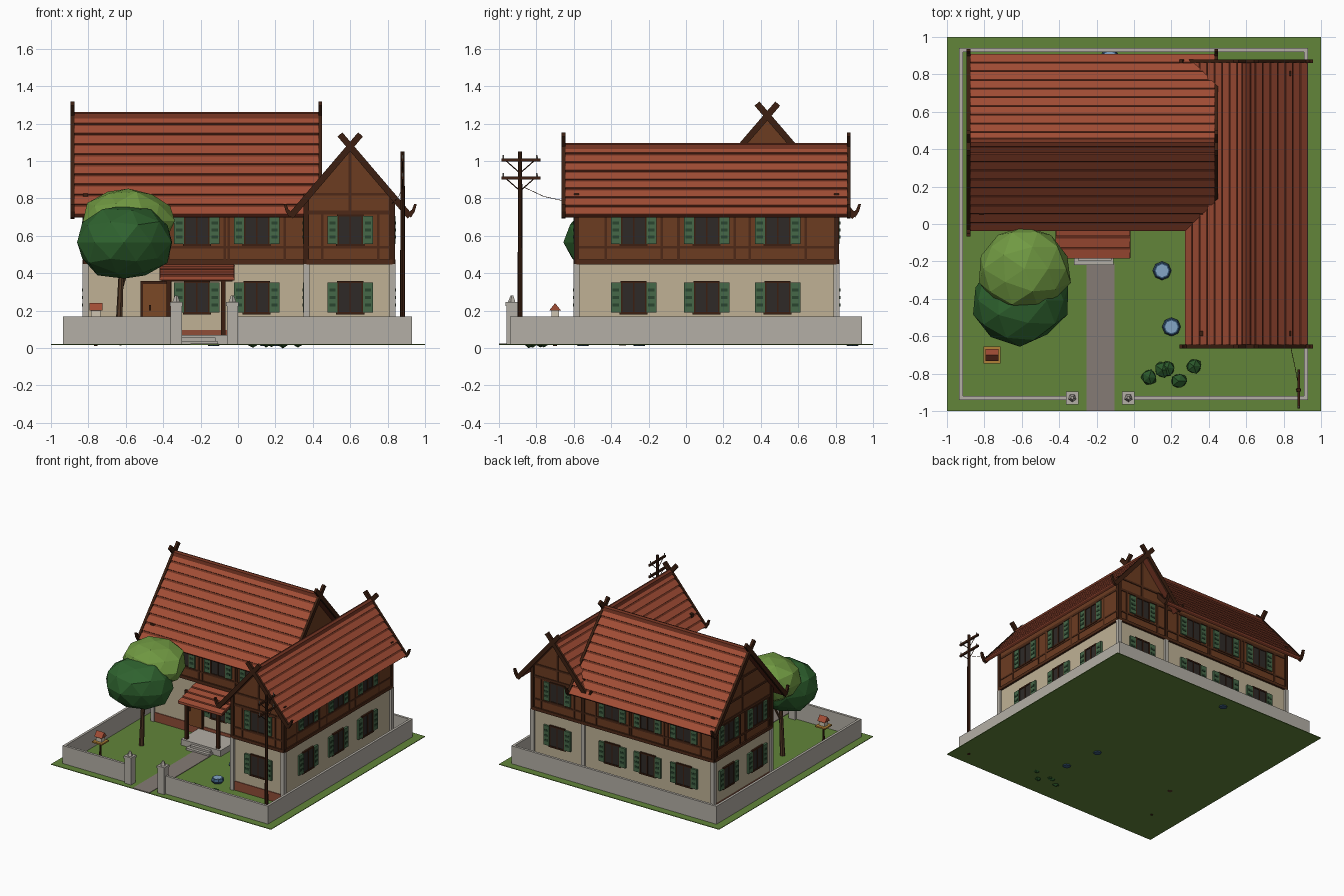
import bpy, bmesh, math, random
from mathutils import Vector, Matrix

if "Cube" in bpy.data.objects:
    bpy.data.objects.remove(bpy.data.objects["Cube"])

random.seed(4)
MATS = {}


def mat(rgb):
    """Material from display colour 0-255."""
    if rgb is None:
        return None
    if rgb not in MATS:
        m = bpy.data.materials.new("colour_%d_%d_%d" % rgb)
        m.diffuse_color = [(c / 255) ** 2.2 for c in rgb] + [1]
        m.use_nodes = True
        m.node_tree.nodes["Principled BSDF"].inputs["Base Color"].default_value = m.diffuse_color
        MATS[rgb] = m
    return MATS[rgb]


def finish(name, bm, rgb):
    bmesh.ops.recalc_face_normals(bm, faces=bm.faces)
    me = bpy.data.meshes.new(name)
    bm.to_mesh(me)
    bm.free()
    ob = bpy.data.objects.new(name, me)
    bpy.context.collection.objects.link(ob)
    if rgb:
        me.materials.append(mat(rgb))
    return ob


def boxes(name, items, rgb):
    """Boxes given as x0,x1,y0,y1,z0,z1, in one object."""
    bm = bmesh.new()
    for x0, x1, y0, y1, z0, z1 in items:
        m = Matrix.Translation(((x0 + x1) / 2, (y0 + y1) / 2, (z0 + z1) / 2)) @ \
            Matrix.Diagonal((abs(x1 - x0), abs(y1 - y0), z1 - z0, 1))
        bmesh.ops.create_cube(bm, size=1, matrix=m)
    return finish(name, bm, rgb)


def prisms(name, items, axis, centre, rgb):
    """Profiles (s, z) extruded from a0 to a1 along x or y."""
    bm = bmesh.new()
    for prof, a0, a1 in items:
        rings = []
        for a in (a0, a1):
            rings.append([bm.verts.new((a, centre + s, z) if axis == 'x' else (centre + s, a, z))
                          for s, z in prof])
        n = len(prof)
        bm.faces.new(rings[0])
        bm.faces.new(rings[1][::-1])
        for i in range(n):
            j = (i + 1) % n
            bm.faces.new((rings[0][i], rings[0][j], rings[1][j], rings[1][i]))
    return finish(name, bm, rgb)


def rods(name, items, rgb, sides=6):
    """Tapered rods given as start, end, radius1, radius2."""
    bm = bmesh.new()
    for a, b, r1, r2 in items:
        a, b = Vector(a), Vector(b)
        m = Matrix.Translation((a + b) / 2) @ (b - a).to_track_quat('Z', 'Y').to_matrix().to_4x4()
        bmesh.ops.create_cone(bm, cap_ends=True, segments=sides, radius1=r1, radius2=r2,
                              depth=(b - a).length, matrix=m)
    return finish(name, bm, rgb)


def leafball(name, centre, radii, rgb, jitter, sub=2):
    bm = bmesh.new()
    bmesh.ops.create_icosphere(bm, subdivisions=sub, radius=1)
    for v in bm.verts:
        v.co *= 1 + random.uniform(-jitter, jitter)
        v.co = Vector([c + k * r for c, k, r in zip(centre, v.co, radii)])
    return finish(name, bm, rgb)


RED, DKRED, WOOD, DARK = (160, 78, 56), (112, 54, 38), (108, 62, 38), (62, 36, 24)
CREAM, STONE, GREEN, GLASS = (190, 176, 148), (178, 173, 164), (72, 104, 74), (50, 46, 44)
EAVE = 0.71

# ground, path and yard wall
boxes("ground", [(-1, 1, -1, 1, .016, .021)], (98, 132, 60))
boxes("path", [(-.255, -.105, -1, -.21, .018, .025)], (132, 122, 116))
boxes("yard_wall", [(-.935, -.34, -.94, -.92, .02, .168), (-.03, .93, -.94, -.92, .02, .168),
                    (-.935, -.915, -.94, .94, .02, .168), (.91, .93, -.94, .94, .02, .168),
                    (-.935, .93, .92, .94, .02, .168)], STONE)
boxes("gate_posts", [(x - .03, x + .03, -.96, -.9, .02, .235) for x in (-.33, -.03)] +
      [(x - .034, x + .034, -.964, -.896, .225, .245) for x in (-.33, -.03)], STONE)
rods("gate_finials", [((x, -.93, .245), (x, -.93, .28), .022, .008) for x in (-.33, -.03)], STONE, 5)

# house walls
MX0, MX1, MY0, MY1 = -.815, .365, .065, .805
WX0, WX1, WY0, WY1 = .365, .825, -.585, .805


def grow(r, e, z0, z1):
    return (r[0] - e, r[1] + e, r[2] - e, r[3] + e, z0, z1)


main, wing = (MX0, MX1, MY0, MY1), (WX0, WX1, WY0, WY1)
boxes("ground_floor_walls", [grow(r, 0, .02, .45) for r in (main, wing)], CREAM)
boxes("brick_plinth", [grow(r, .006, .018, .095) for r in (main, wing)], (142, 78, 58))
corners = [(x, y) for x in (MX0, WX0, WX1) for y in (MY0, MY1)] + [(WX0, WY0), (WX1, WY0)]
corners.remove((WX1, MY0))
boxes("corner_pilasters", [(x - .016, x + .016, y - .016, y + .016, .02, .45) for x, y in corners], STONE)
boxes("corner_timbers", [(x - .014, x + .014, y - .014, y + .014, .45, .825) for x, y in corners], DARK)


def roof(name, axis, c, W, H, a0, a1, wa0, wa1, half, rows):
    L = math.hypot(W, H - EAVE)

    def pt(t, n, sg):
        return (sg * (W * (1 - t) + n * (H - EAVE) / L), EAVE + t * (H - EAVE) + n * W / L)

    def quad(t0, t1, n, sg):
        return [pt(t0, n[0], sg), pt(t1, n[1], sg), pt(t1, n[2], sg), pt(t0, n[3], sg)]
    # upper storey with gables
    zt = EAVE + (1 - half / W) * (H - EAVE) - .015
    prisms(name + "_upper_walls", [([(-half, .45), (half, .45), (half, zt), (0, H - .02), (-half, zt)],
                                    wa0, wa1)], axis, c, WOOD)
    slabs, tiles, boards = [], [], []
    for sg in (-1, 1):
        slabs.append((quad(0, 1, (-.018, -.018, 0, 0), sg), a0, a1))
        for i in range(rows):
            t0 = i / rows
            tiles.append((quad(t0, t0 + .78 / rows, (-.004, -.004, .004, .01), sg),
                          a0 + .004, a1 - .004))
        # crossed barge boards with upturned ends
        for a in (a0, a1):
            boards.append((quad(-.01, 1 + .06 / (H - EAVE), (-.022, -.022, .012, .012), sg), a - .01, a + .01))
            boards.append(([(sg * (W - .02), EAVE + .005), (sg * (W + .005), EAVE - .012),
                            (sg * (W + .025), EAVE + .02), (sg * (W + .036), EAVE + .06),
                            (sg * (W + .022), EAVE + .06), (sg * (W + .01), EAVE + .03)], a - .01, a + .01))
    prisms(name + "_roof_deck", slabs, axis, c, DKRED)
    prisms(name + "_tile_rows", tiles, axis, c, RED)
    prisms(name + "_barge_boards", boards, axis, c, DARK)
    prisms(name + "_ridge_cap", [([(-.028, H - .025), (0, H - .012), (.028, H - .025), (.02, H + .004),
                                   (0, H + .012), (-.02, H + .004)], a0, a1)], axis, c, DKRED)


roof("main", 'x', .435, .465, 1.25, -.885, .44, MX0 - .004, MX1, .374, 10)
roof("wing", 'y', .6, .32, 1.085, -.655, .87, WY0 - .004, WY1 + .004, .232, 8)

# facades: axis of the normal, wall position, side, run, upper and lower windows
FACES = [('x', WX1, 1, WY0, WY1, (-.28, .11, .49), (-.28, .11, .49)),
         ('y', WY0, -1, WX0, WX1, (.6,), (.6,)),
         ('y', WY1, 1, WX0, WX1, (.6,), (.6,)),
         ('y', MY0, -1, MX0, MX1, (-.55, -.22, .1), (-.22, .1)),
         ('y', MY1, 1, MX0, MX1, (-.55, -.22, .1), (-.55, -.22, .1)),
         ('x', MX0, -1, MY0, MY1, (.25, .62), (.25, .62)),
         ('x', WX0, -1, WY0, MY0, (-.28,), (-.28,))]
parts = {k: [] for k in ("panes", "frames", "shutters", "slats", "timbers")}
for axis, w, sg, u0, u1, up, low in FACES:
    def add(kind, a, b, z0, z1, d, base=0):
        p, q = sorted((w + sg * base, w + sg * d))
        parts[kind].append((p, q, a, b, z0, z1) if axis == 'x' else (a, b, p, q, z0, z1))
    for z0, z1, us in ((.555, .705, up), (.19, .35, low)):
        for u in us:
            add("panes", u - .062, u + .062, z0, z1, .009)
            for a, b, c, d in ((-.07, -.06, z0, z1), (.06, .07, z0, z1), (-.004, .004, z0, z1),
                               (-.075, .075, z0 - .01, z0 + .002), (-.07, .07, z1 - .002, z1 + .009)):
                add("frames", u + a, u + b, c, d, .014)
            for s in (-1, 1):
                a, b = sorted((u + s * .068, u + s * .122))
                add("shutters", a, b, z0, z1, .017)
                for k in (.25, .5, .75):
                    z = z0 + k * (z1 - z0)
                    add("slats", a + .01, b - .01, z - .008, z + .008, .02)
    # timber framing
    add("timbers", u0, u1, .447, .472, .016)
    add("timbers", u0, u1, .532, .545, .01)
    add("timbers", u0, u1, .715, .735, .01)
    for u in up:
        for s in (-.15, .15):
            add("timbers", u + s - .007, u + s + .007, .45, .735, .01)
    if axis == 'y' and len(up) == 1:
        add("timbers", .4, .8, .815, .83, .01)
        add("timbers", .592, .608, .735, 1.05, .009)
    if len(up) == 2:
        add("timbers", .11, .76, .85, .866, .01)
        add("timbers", .25, .62, 1.0, 1.016, .01)
        add("timbers", .427, .443, .735, 1.2, .009)
for kind, col in (("panes", GLASS), ("frames", DARK), ("shutters", GREEN), ("slats", (46, 70, 50)),
                  ("timbers", (78, 45, 29))):
    boxes("window_" + kind if kind != "timbers" else "wall_timbers", parts[kind], col)

# door and porch
boxes("door", [(-.51, -.365, .05, .07, .08, .345)], (122, 74, 42))
boxes("door_frame", [(-.52, -.508, .046, .07, .08, .355), (-.367, -.355, .046, .07, .08, .355),
                     (-.52, -.355, .046, .07, .343, .357), (-.475, -.465, .04, .055, .2, .23)], DARK)
boxes("porch_floor", [(-.4, -.04, -.17, .065, .018, .07)], STONE)
boxes("porch_steps", [(-.3, -.12, -.195, -.16, .018, .055), (-.32, -.11, -.22, -.16, .018, .038)], STONE)
boxes("porch_posts", [(x - .012, x + .012, -.152, -.128, .06, .385) for x in (-.37, -.08)] +
      [(-.41, -.03, -.152, -.128, .355, .375)], DARK)
prisms("porch_roof_deck", [([(-.182, .362), (.06, .428), (.06, .445), (-.182, .374)], -.42, -.02)],
       'x', 0, DKRED)
prisms("porch_tile_rows", [([(y, .37 + (y + .185) * .29), (y + .048, .37 + (y + .233) * .29),
                             (y + .048, .38 + (y + .233) * .29), (y, .384 + (y + .185) * .29)], -.418, -.022)
                           for y in (-.185, -.125, -.065, -.005)], 'x', 0, RED)

# tree and bushes
rods("tree_trunk", [((-.64, -.34, .015), (-.62, -.34, .5), .02, .013),
                    ((-.63, -.34, .3), (-.56, -.26, .52), .01, .006)], (84, 60, 42), 7)
leafball("tree_crown_front", (-.61, -.41, .565), (.26, .235, .2), (50, 98, 50), .06)
leafball("tree_crown_top", (-.585, -.24, .68), (.25, .23, .175), (112, 152, 68), .05)
for i, (x, y) in enumerate([(.08, -.82), (.18, -.77), (.24, -.84), (.32, -.76), (.15, -.78)]):
    leafball("bush_%d" % (i + 1), (x, y, .045), (.045, .045, .045), (46, 88, 46), .12, 1)

# blue water bowls
for i, (x, y) in enumerate([(.15, -.25), (.2, -.55), (-.13, .89)]):
    rods("bowl_%d" % (i + 1), [((x, y, .01), (x, y, .04), .028, .05), ((x, y, .04), (x, y, .06), .05, .042)],
         (62, 92, 122), 8)
    rods("bowl_water_%d" % (i + 1), [((x, y, .055), (x, y, .062), .034, .034)], (130, 165, 195), 8)

# bird table
rods("bird_table_post", [((-.76, -.7, .01), (-.76, -.7, .16), .01, .008)], DARK)
boxes("bird_table_tray", [(-.805, -.715, -.745, -.655, .152, .163)], (176, 128, 58))
boxes("bird_house", [(-.785, -.735, -.72, -.68, .163, .205)], (205, 195, 175))
prisms("bird_house_roof", [([(-.032, .2), (.032, .2), (0, .24)], -.795, -.725)], 'x', -.7, RED)

# utility pole
PX, PY = .88, -.887
rods("utility_pole", [((PX, PY, .015), (PX, PY, 1.05), .014, .011)], DARK, 8)
boxes("pole_cross_arms", [(PX - .007, PX + .007, PY - .1, PY + .11, z - .008, z + .008)
                          for z in (1.005, .91)], DARK)
rods("pole_braces", [((PX, PY, z - .07), (PX, PY + s * .08, z), .003, .003)
                     for z in (1.005, .91) for s in (-1, 1)], DARK, 4)
rods("pole_insulators", [((PX, PY + s, z), (PX, PY + s, z + .022), .005, .004)
                         for z in (1.01, .915) for s in (-.09, .09)], STONE)
rods("service_wire", [((PX, PY + .02, .86), (.86, -.76, .81), .0015, .0015),
                      ((.86, -.76, .81), (.825, -.6, .775), .0015, .0015)], DARK, 4)
